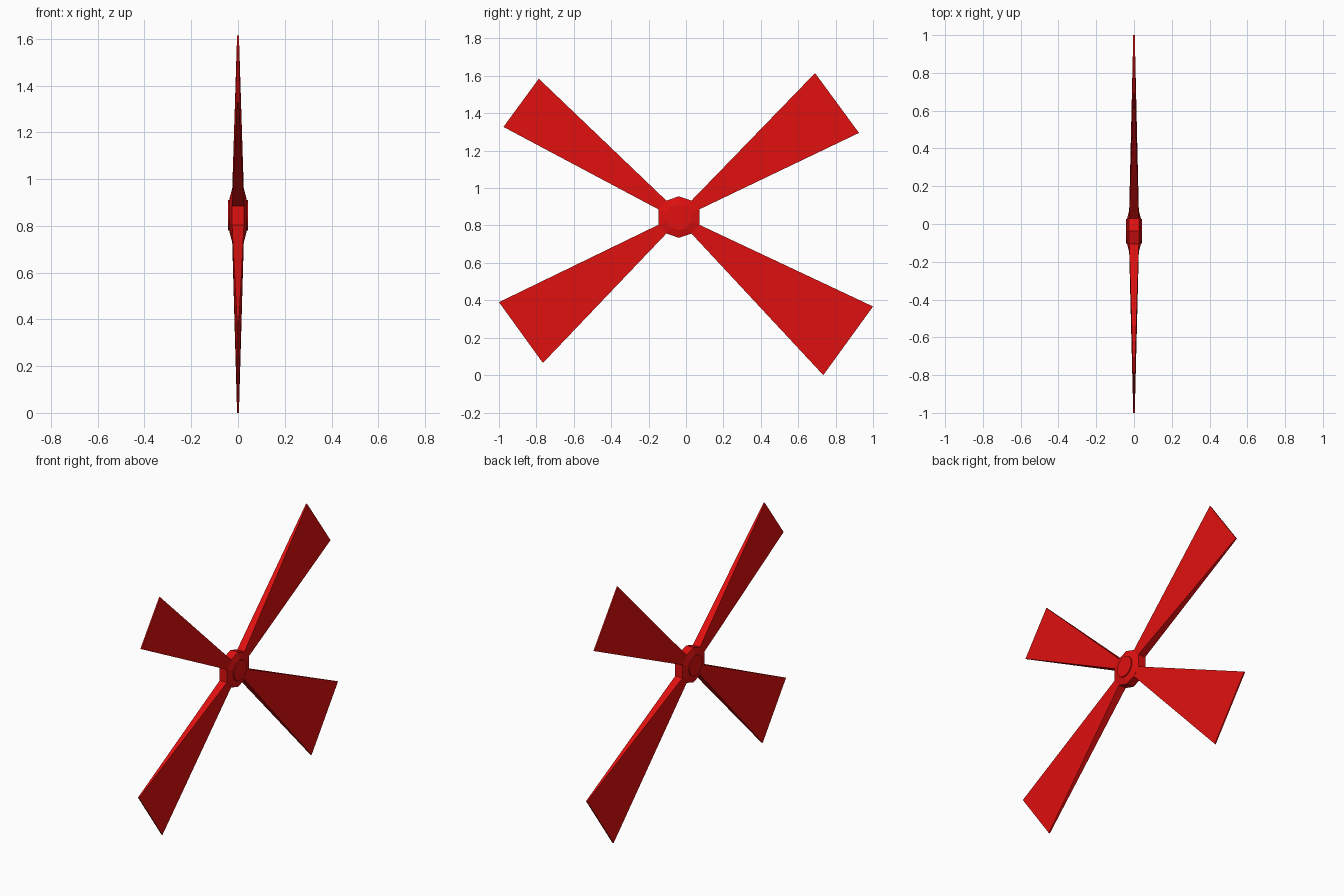
import bpy, bmesh, math
from mathutils import Matrix

if "Cube" in bpy.data.objects:
    bpy.data.objects.remove(bpy.data.objects["Cube"])

CY, CZ = -0.038, 0.845          # hub centre in the y-z plane
RIM = 0.026                     # half thickness at the hub rim

red = bpy.data.materials.new("red_paint")
red.diffuse_color = (0.75, 0.005, 0.005, 1)
red.use_nodes = True
red.node_tree.nodes["Principled BSDF"].inputs["Base Color"].default_value = red.diffuse_color


def finish(name, bm):
    bmesh.ops.recalc_face_normals(bm, faces=bm.faces)
    mesh = bpy.data.meshes.new(name)
    bm.to_mesh(mesh)
    bm.free()
    mesh.materials.append(red)
    obj = bpy.data.objects.new(name, mesh)
    bpy.context.collection.objects.link(obj)
    return obj


def loft(name, rings):
    """Skin a list of equal-length vertex rings and cap both ends."""
    bm = bmesh.new()
    vs = [[bm.verts.new(p) for p in ring] for ring in rings]
    n = len(vs[0])
    for a, b in zip(vs, vs[1:]):
        for i in range(n):
            j = (i + 1) % n
            bm.faces.new((a[i], a[j], b[j], b[i]))
    bm.faces.new(vs[0])
    bm.faces.new(vs[-1])
    return finish(name, bm)


# Ten-sided hub with chamfered front and back
outline = [(0, 0.111), (0.067, 0.088), (0.109, 0.041), (0.109, -0.041), (0.067, -0.088),
           (0, -0.111), (-0.067, -0.088), (-0.109, -0.041), (-0.109, 0.041), (-0.067, 0.088)]


def hub_ring(x, radius=None):
    ring = []
    for y, z in outline:
        k = radius / math.hypot(y, z) if radius else 1
        ring.append((x, CY + y * k, CZ + z * k))
    return ring


loft("hub", [hub_ring(-0.037, 0.07), hub_ring(-RIM), hub_ring(RIM), hub_ring(0.037, 0.07)])

# Raised round cap through the hub
bm = bmesh.new()
bmesh.ops.create_cone(bm, cap_ends=True, segments=16, radius1=0.065, radius2=0.065, depth=0.087,
                      matrix=Matrix.Translation((0, CY, CZ)) @ Matrix.Rotation(math.pi / 2, 4, 'Y'))
finish("hub_cap", bm)


# Blades: widen and thin out from a hub facet to the two tip corners
def blade(name, sy, sz, upper_tip, side_tip):
    a = (CY + sy * 0.067, CZ + sz * 0.088)
    b = (CY + sy * 0.109, CZ + sz * 0.041)

    def section(p, q, t):
        return [(-t, *p), (t, *p), (t, *q), (-t, *q)]
    loft(name, [section(a, b, 0.0255), section(upper_tip, side_tip, 0.004)])


blade("blade_upper_right", 1, 1, (0.69, 1.615), (0.925, 1.295))
blade("blade_upper_left", -1, 1, (-0.787, 1.585), (-0.976, 1.327))
blade("blade_lower_left", -1, -1, (-0.765, 0.065), (-1.0, 0.39))
blade("blade_lower_right", 1, -1, (0.734, 0.0), (1.0, 0.367))
